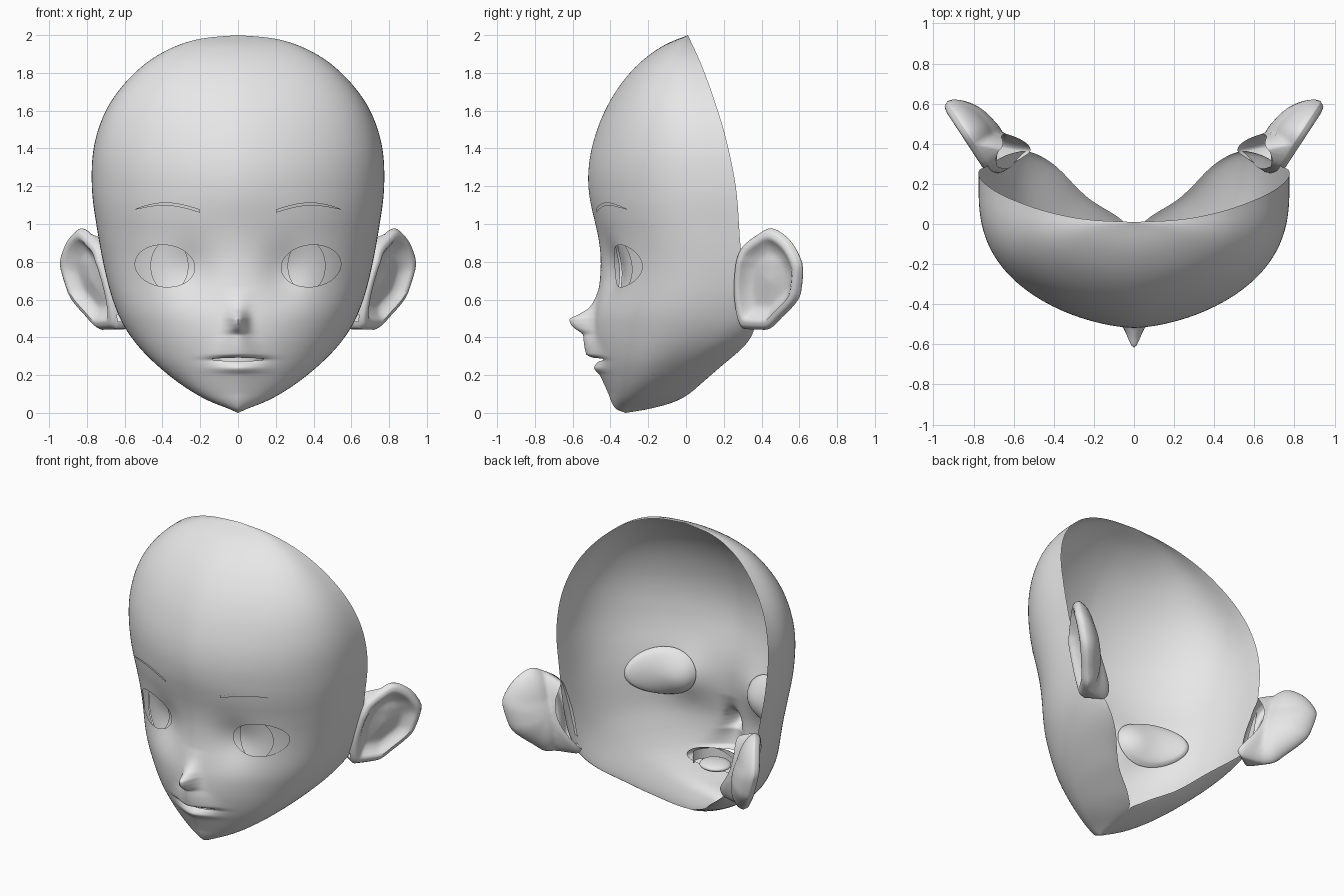
import bpy, bmesh
from math import sin, cos, pi, sqrt, exp, hypot, radians

cube = bpy.data.objects.get("Cube")
if cube:
    bpy.data.objects.remove(cube, do_unlink=True)

skin = bpy.data.materials.new("plain grey")
skin.use_nodes = True
skin.diffuse_color = (0.8, 0.8, 0.8, 1)
skin.node_tree.nodes["Principled BSDF"].inputs["Base Color"].default_value = (0.8, 0.8, 0.8, 1)


def curve(points):
    """Smooth, overshoot-free function through (position, value) points."""
    n = len(points)
    d = [(points[i + 1][1] - points[i][1]) / (points[i + 1][0] - points[i][0]) for i in range(n - 1)]
    m = [d[0]] + [2 * a * b / (a + b) if a * b > 0 else 0 for a, b in zip(d, d[1:])] + [d[-1]]

    def value(z):
        z = min(max(z, points[0][0]), points[-1][0])
        i = 0
        while i < n - 2 and z > points[i + 1][0]:
            i += 1
        (za, a), (zb, b) = points[i], points[i + 1]
        h = zb - za
        t = (z - za) / h
        return ((1 + 2 * t) * (1 - t) ** 2 * a + t * (1 - t) ** 2 * h * m[i]
                + t * t * (3 - 2 * t) * b + t * t * (t - 1) * h * m[i + 1])
    return value


def soft(points):
    """The same curve, averaged over a short height to remove banding."""
    f = curve(points)

    def value(z):
        r = min(.035, z * .15, (2 - z) * .15)
        return sum(f(z + k * r) for k in (-2, -1, 0, 1, 2)) / 5
    return value


# Head measurements by height
front = soft([(0, -.32), (.02, -.37), (.07, -.40), (.13, -.42), (.22, -.455), (.33, -.487),
              (.45, -.495), (.55, -.482), (.65, -.462), (.78, -.45), (.88, -.455), (.97, -.472),
              (1.08, -.499), (1.2, -.519), (1.3, -.517), (1.45, -.487), (1.58, -.44), (1.7, -.375),
              (1.8, -.3), (1.88, -.215), (1.95, -.11), (2, .01)])
rim = soft([(0, -.32), (.02, -.2), (.07, -.03), (.2, .13), (.31, .26), (.42, .37), (.6, .34),
            (.86, .29), (1.15, .27), (1.42, .22), (1.73, .125), (1.87, .07), (2, .01)])
width = soft([(0, 0), (.02, .045), (.07, .17), (.2, .37), (.33, .51), (.44, .595), (.6, .665),
              (.8, .715), (1, .75), (1.2, .775), (1.33, .774), (1.5, .742), (1.66, .668), (1.8, .55),
              (1.87, .465), (1.95, .31), (1.985, .175), (2, 0)])
widest = curve([(0, .4), (.07, .45), (.2, .6), (.42, .75), (.86, .9), (2, .9)])
rim_narrowing = curve([(0, 0), (.06, 0), (.1, .25), (.2, .63), (.31, .74), (.42, .86), (.5, .93),
                       (.6, .97), (.86, 1), (2, 1)])
roundness = curve([(0, 1.25), (.2, 1.4), (.4, 1.6), (.6, 1.75), (1, 1.75), (1.2, 1.65), (1.4, 1.65), (2, 1.8)])
# Nose and lips stand out from the face
relief = curve([(.1, 0), (.2, -.01), (.235, -.027), (.26, -.008), (.28, .015), (.295, -.025), (.31, -.048),
                (.34, -.05), (.41, -.052), (.45, -.1), (.475, -.122), (.495, -.127), (.52, -.085),
                (.555, -.035), (.6, -.012), (.66, 0)])
relief_width = curve([(.1, .13), (.29, .12), (.36, .09), (.42, .06), (.46, .048), (.5, .044), (.66, .07)])


def side_y(z):
    return front(z) + widest(z) * (rim(z) - front(z))


def face_y(x, z):
    s, x = side_y(z), abs(x)
    u = min(x / max(width(z), 1e-5), 1)
    y = s - (s - front(z)) * (1 - u ** roundness(z)) ** .4
    socket = .04 * exp(-((x - .25) / .12) ** 2 - ((z - .75) / .14) ** 2)
    return y + socket + relief(z) * exp(-(x / relief_width(z)) ** 2)


def finish(obj):
    bpy.ops.object.select_all(action='DESELECT')
    obj.select_set(True)
    bpy.context.view_layer.objects.active = obj
    bpy.ops.object.shade_smooth_by_angle(angle=radians(50))
    return obj


def grid(name, rows, closed=False, solid=False, holes=()):
    """Sheet through rows of points, with optional cut holes."""
    bm = bmesh.new()
    vs = [[bm.verts.new(p) for p in row] for row in rows]
    n = len(rows[0])
    for a, b in zip(vs, vs[1:]):
        for c in range(n if closed else n - 1):
            k = (c + 1) % n
            bm.faces.new((a[c], a[k], b[k], b[c]))
    bmesh.ops.remove_doubles(bm, verts=bm.verts, dist=1e-4)
    if solid:
        bmesh.ops.recalc_face_normals(bm, faces=bm.faces)
    for hole in holes:
        cut = []
        for e in list(bm.edges):
            v, w = e.verts
            a, b = hole(v.co), hole(w.co)
            if (a - 1) * (b - 1) < 0:
                cut.append(bmesh.utils.edge_split(e, v, (1 - a) / (b - a))[1])
        bmesh.ops.connect_verts(bm, verts=cut)
        inside = [f for f in bm.faces if hole(f.calc_center_median()) < 1]
        bmesh.ops.delete(bm, geom=inside, context='FACES')
    mesh = bpy.data.meshes.new(name)
    bm.to_mesh(mesh)
    bm.free()
    mesh.materials.append(skin)
    obj = bpy.data.objects.new(name, mesh)
    bpy.context.collection.objects.link(obj)
    return finish(obj)


def pair(part, rows, **options):
    """The left part and its mirrored right twin."""
    grid("left_" + part, rows, **options)
    grid("right_" + part, [[(-x, y, z) for x, y, z in reversed(row)] for row in rows], **options)


# Face shell, open at the back
EYE_X, EYE_Z, EYE_W, EYE_H = .387, .778, .158, .111
IRIS_X, IRIS_W, IRIS_H = .363, .098, .135


def eye_hole(p):
    x = abs(p[0]) - EYE_X
    return hypot(x / EYE_W, (p[2] - EYE_Z - .06 * x) / EYE_H) if p[1] < 0 else 9


def iris_hole(p):
    return hypot((abs(p[0]) - IRIS_X) / IRIS_W, (p[2] - EYE_Z) / IRIS_H)


def mouth_hole(p):
    return hypot(p[0] / .135, (p[2] - .283) / .009) if p[1] < 0 else 9


def span(a, b, n):
    return [a + (b - a) * i / n for i in range(n)]


heights = [.07 * (i / 12) ** 2 for i in range(12)] + span(.07, .2, 13) + span(.2, .56, 62)
heights += span(.56, 1.2, 50) + [1.2 + .8 * sin(pi / 2 * i / 45) for i in range(46)]
shell = []
for z in heights:
    w, s = width(z), side_y(z)
    half = []
    for i in range(81):
        x = w * sin(pi / 2 * i / 80)
        half.append((x, face_y(x, z), z))
    for i in range(1, 13):
        a = pi / 2 * i / 12
        xr = w * rim_narrowing(z)
        half.append((xr + (w - xr) * cos(a), s + (rim(z) - s) * sin(a), z))
    shell.append([(-x, y, z) for x, y, z in reversed(half[1:])] + half)
grid("face_shell", shell, holes=(eye_hole, mouth_hole))


# Eyes: white with an opening, recessed iris, rounded back
def oval(cx, w, h, r, offset, n=48):
    ring = []
    for i in range(n):
        a = -2 * pi * i / n
        x = cx + w * r * cos(a)
        z = EYE_Z + h * r * sin(a)
        ring.append((x, face_y(x, z) + offset, z))
    return ring


steps = [i / 12 for i in range(13)]
pair("eye_white", [oval(EYE_X, .195, .155, r, .012) for r in steps], closed=True, holes=(iris_hole,))
pair("iris", [oval(IRIS_X, IRIS_W + .01, IRIS_H + .005, r, .024) for r in steps], closed=True)
pair("eye_back", [oval(EYE_X, .195, .155, r, .012 + .065 * sqrt(1 - r * r)) for r in reversed(steps)], closed=True)

# Eyebrows: thin tapered strips
brow = [[], []]
for i in range(25):
    t = i / 24
    x = .2 + .345 * t
    z = 1.068 + .038 * sin(pi * t * .92)
    thick = .009 * sqrt(max(1 - t ** 3, .01))
    for row, side in zip(brow, (-1, 1)):
        row.append((x, face_y(x, z + side * thick) - .009, z + side * thick))
pair("eyebrow", brow)

# Ears: outline in (backward, up), raised rim in front, hollow root behind
outline = [(0, .865), (.1, .94), (.19, .977), (.3, .92), (.385, .765), (.37, .63), (.255, .505),
           (.155, .44), (.02, .445), (-.02, .5), (-.04, .65), (-.03, .78)]
across = curve([(i, outline[i % 12][0]) for i in range(-2, 15)])
upward = curve([(i, outline[i % 12][1]) for i in range(-2, 15)])
ear_front = curve([(0, -.015), (.5, -.025), (.7, 0), (.83, .03), (.93, .025), (1, 0)])


def root_x(z):
    return .725 - .25 * max(0, .8 - z)


def ear_ring(r, offset, taper=0):
    ring = []
    for i in range(60):
        s = .16 + r * (across(i / 5) - .16)
        z = .7 + r * (upward(i / 5) - .7)
        n = offset - taper * max(0, .12 - s)
        ring.append((root_x(z) + .55 * s + .84 * n, .29 + .84 * s - .55 * n, z))
    return ring


def ear_root(p):
    x, y = abs(p[0]) - root_x(p[2]), p[1] - .29
    behind = .84 * x - .55 * y + .035
    return 1 + max(.55 * x + .84 * y - .1 + 2 * (p[2] - .72) ** 2, behind)


ear_steps = [sin(pi / 2 * i / 18) for i in range(19)]
ear = [ear_ring(r, ear_front(r)) for r in ear_steps]
ear += [ear_ring(r, -.12 * (1 - r * r) ** .6, 1) for r in reversed(ear_steps)]
pair("ear", ear, closed=True, solid=True, holes=(ear_root,))

# Mouth: flared pocket, teeth and tongue
pocket = []
for depth, w, h, mid in ((.003, .135, .009, .283), (.05, .165, .04, .285), (.14, .19, .07, .295)):
    ring = []
    for i in range(40):
        x = w * cos(pi * i / 20)
        ring.append((x, face_y(x, .283) + depth, mid + h * sin(pi * i / 20)))
    pocket.append(ring)
grid("mouth_pocket", pocket, closed=True)
for name, low, high in (("upper_teeth", .274, .32), ("lower_teeth", .24, .276)):
    arc = [-1.5 + 3 * i / 24 for i in range(25)]
    grid(name, [[(.15 * sin(a), -.28 - .14 * cos(a), z) for a in arc] for z in (low, high)])
bpy.ops.mesh.primitive_uv_sphere_add(segments=24, ring_count=12, radius=1, location=(0, -.31, .265))
tongue = bpy.context.object
tongue.name = "tongue"
tongue.scale = (.1, .09, .03)
tongue.data.materials.append(skin)
finish(tongue)
